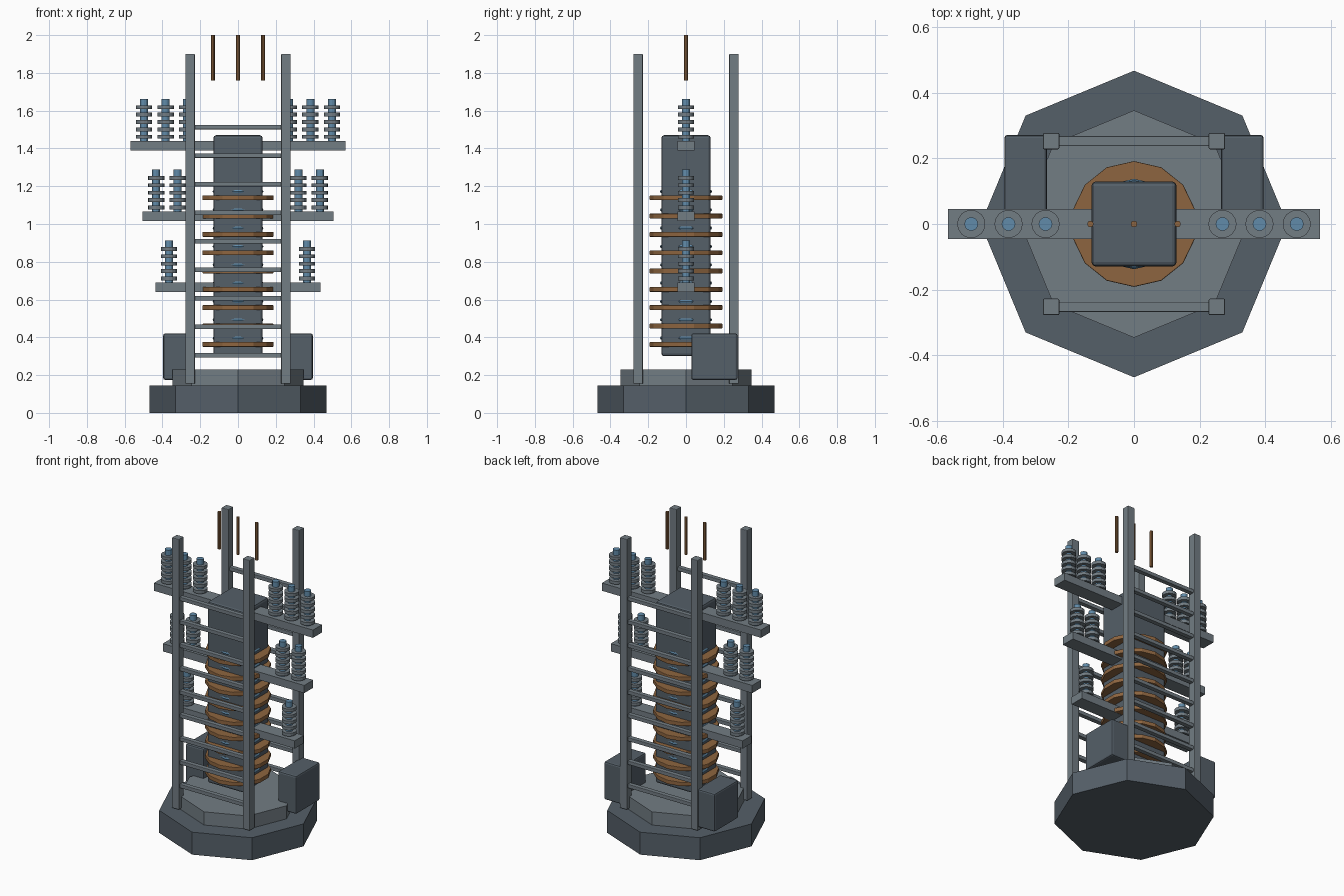
import bpy
from math import pi

if "Cube" in bpy.data.objects:
    bpy.data.objects.remove(bpy.data.objects["Cube"])


def material(name, rgb):
    m = bpy.data.materials.new(name)
    m.diffuse_color = (*rgb, 1)
    m.use_nodes = True
    m.node_tree.nodes["Principled BSDF"].inputs["Base Color"].default_value = m.diffuse_color
    return m


DARK = material("dark_steel", (0.09, 0.115, 0.14))
STEEL = material("steel", (0.17, 0.205, 0.23))
COPPER = material("copper", (0.27, 0.13, 0.05))
BLUE = material("blue_glaze", (0.12, 0.26, 0.40))


def finish(name, mat, bevel=0.0):
    o = bpy.context.object
    o.name = name
    o.data.materials.append(mat)
    if bevel:
        b = o.modifiers.new("bevel", 'BEVEL')
        b.width = bevel
        b.segments = 2
    return o


def box(name, x, y, z, mat, bevel=0.0):
    """Box from (min, max) ranges."""
    bpy.ops.mesh.primitive_cube_add(
        size=1, location=[(r[0] + r[1]) / 2 for r in (x, y, z)])
    o = bpy.context.object
    o.scale = [r[1] - r[0] for r in (x, y, z)]
    bpy.ops.object.transform_apply(location=False, rotation=False, scale=True)
    return finish(name, mat, bevel)


def cyl(name, x, y, z0, z1, r, n, mat, bevel=0.0):
    bpy.ops.mesh.primitive_cylinder_add(
        vertices=n, radius=r, depth=z1 - z0, location=(x, y, (z0 + z1) / 2))
    return finish(name, mat, bevel)


# Octagonal base and plinth
cyl("base", 0, 0, 0, 0.145, 0.468, 8, DARK)
cyl("plinth", 0, 0, 0.14, 0.23, 0.347, 8, STEEL)

# Central core
box("core", (-0.13, 0.13), (-0.13, 0.13), (0.30, 1.47), DARK, 0.014)

# Copper windings with thin blue bands above each
for i in range(9):
    z = 0.363 + 0.097 * i
    cyl("winding", 0, 0, z - 0.013, z + 0.013, 0.192, 14, COPPER, 0.003)
    bpy.ops.mesh.primitive_torus_add(
        major_segments=14, minor_segments=6, major_radius=0.129,
        minor_radius=0.009, location=(0, 0, z + 0.033), rotation=(0, 0, pi / 2))
    finish("insulating_band", BLUE)

# Frame posts
for sx in (-1, 1):
    for sy in (-1, 1):
        cx, cy = 0.253 * sx, 0.253 * sy
        box("post", (cx - 0.025, cx + 0.025), (cy - 0.025, cy + 0.025),
            (0.155, 1.90), STEEL, 0.004)

# Ladder rungs on the front and back
for i in range(9):
    z = 0.305 + 0.151 * i
    for sy in (-1, 1):
        cy = 0.253 * sy
        box("rung", (-0.235, 0.235), (cy - 0.015, cy + 0.015),
            (z - 0.012, z + 0.012), STEEL, 0.003)

# Control boxes on both sides
for s in (-1, 1):
    box("control_box", sorted((0.265 * s, 0.396 * s)), (0.028, 0.272),
        (0.175, 0.42), DARK, 0.01)


# Finned insulator: blue rod with stacked discs
def insulator(x, z):
    cyl("insulator_rod", x, 0, z - 0.005, z + 0.222, 0.021, 12, BLUE)
    for k in range(5):
        c = z + 0.022 + 0.039 * k
        cyl("insulator_fin", x, 0, c - 0.01, c + 0.01, 0.043, 16, STEEL)


# Cross arms carrying the insulators
for half, top, xs in ((0.568, 1.44, (0.27, 0.383, 0.497)),
                      (0.505, 1.066, (0.32, 0.433)),
                      (0.437, 0.69, (0.365,))):
    box("cross_arm", (-half, half), (-0.046, 0.046), (top - 0.05, top), STEEL)
    for x in xs:
        for s in (-1, 1):
            insulator(x * s, top)

# Copper rods at the top
for x in (-0.133, 0, 0.133):
    cyl("top_rod", x, 0, 1.76, 2.0, 0.01, 8, COPPER)
